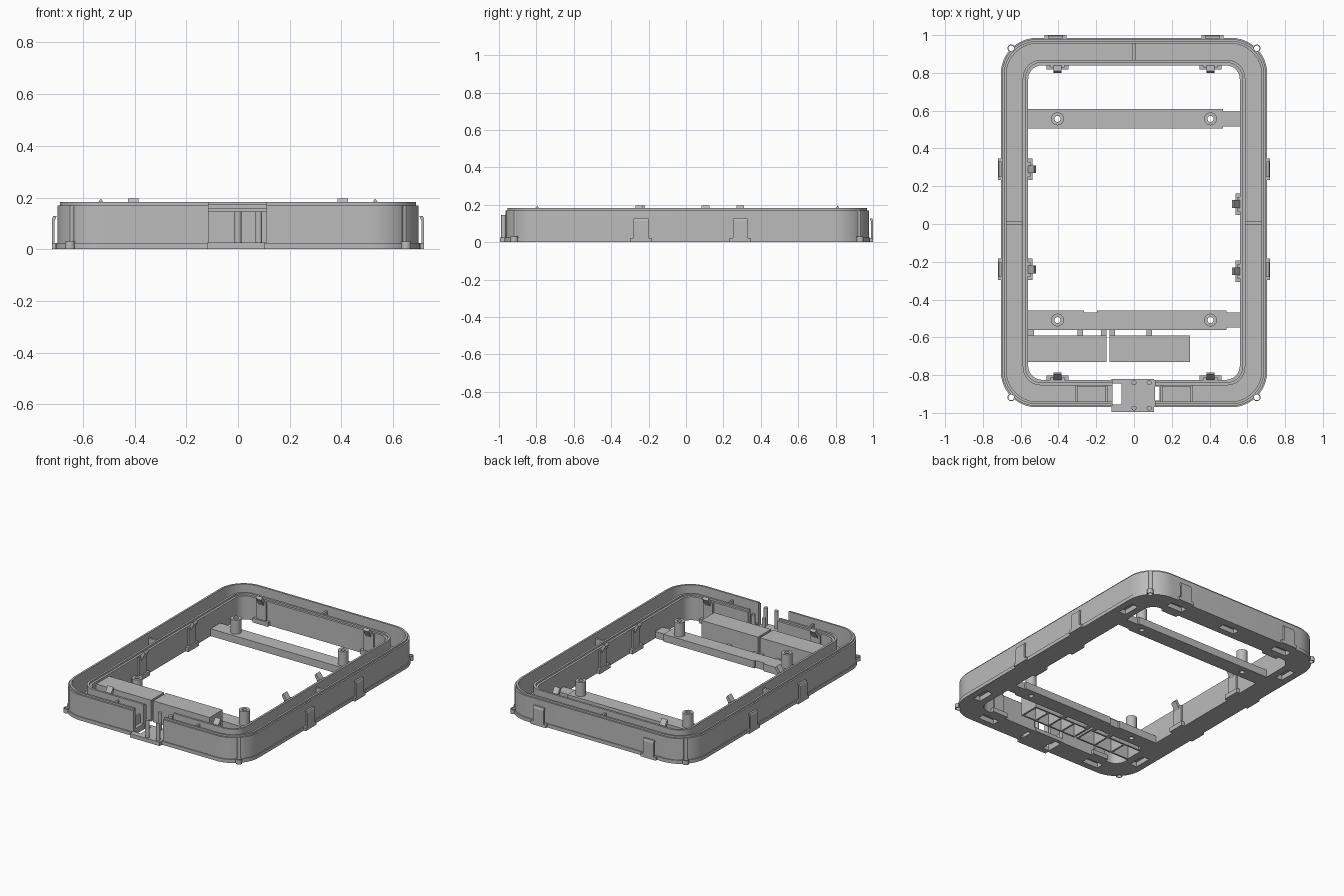
import bpy, bmesh, math
from mathutils import Matrix, Vector

if "Cube" in bpy.data.objects:
    bpy.data.objects.remove(bpy.data.objects["Cube"])

grey = bpy.data.materials.new("plastic_grey")
grey.diffuse_color = (0.5, 0.5, 0.5, 1)
grey.use_nodes = True
grey.node_tree.nodes["Principled BSDF"].inputs["Base Color"].default_value = grey.diffuse_color
YC = 0.0075  # frame centre in y


def finish(bm, name, smooth=False):
    bmesh.ops.recalc_face_normals(bm, faces=bm.faces)
    me = bpy.data.meshes.new(name)
    bm.to_mesh(me)
    bm.free()
    me.materials.append(grey)
    ob = bpy.data.objects.new(name, me)
    bpy.context.collection.objects.link(ob)
    if smooth:
        shade(ob)
    return ob


def shade(ob):
    bpy.ops.object.select_all(action='DESELECT')
    ob.select_set(True)
    bpy.context.view_layer.objects.active = ob
    bpy.ops.object.shade_smooth_by_angle(angle=math.radians(30))


def box(bm, x0, x1, y0, y1, z0, z1):
    m = Matrix.Translation(((x0 + x1) / 2, (y0 + y1) / 2, (z0 + z1) / 2))
    bmesh.ops.create_cube(bm, size=1, matrix=m @ Matrix.Diagonal((x1 - x0, y1 - y0, z1 - z0, 1)))


def cyl(bm, x, y, r, z0, z1, n=24):
    bmesh.ops.create_cone(bm, cap_ends=True, segments=n, radius1=r, radius2=r, depth=z1 - z0,
                          matrix=Matrix.Translation((x, y, (z0 + z1) / 2)))


def lathe(bm, x, y, prof, n=24):
    rings = [[bm.verts.new((x + r * math.cos(2 * math.pi * i / n), y + r * math.sin(2 * math.pi * i / n), z))
              for r, z in prof] for i in range(n)]
    bridge(bm, rings)


def bridge(bm, rings):
    k = len(rings[0])
    for i, a in enumerate(rings):
        b = rings[(i + 1) % len(rings)]
        for j in range(k):
            bm.faces.new((a[j], b[j], b[(j + 1) % k], a[(j + 1) % k]))


def tube(bm, x, y, r_out, r_in, z0, z1):
    lathe(bm, x, y, [(r_out, z0), (r_out, z1), (r_in, z1), (r_in, z0)])


def prism(bm, prof, width, x, y, ang):
    """Extrude a (distance, z) profile sideways; ang is the direction it faces."""
    rot = Matrix.Rotation(math.radians(ang), 3, 'Z')
    ends = [[bm.verts.new(rot @ Vector((u, s * width / 2, z)) + Vector((x, y, 0))) for u, z in prof]
            for s in (-1, 1)]
    k = len(prof)
    for j in range(k):
        bm.faces.new((ends[0][j], ends[0][(j + 1) % k], ends[1][(j + 1) % k], ends[1][j]))
    bm.faces.new(ends[0])
    bm.faces.new(ends[1][::-1])


def cut(ob, bm):
    cutter = finish(bm, "cutter")
    cutter.hide_render = True
    mod = ob.modifiers.new("cut", 'BOOLEAN')
    mod.object, mod.operation, mod.solver, mod.use_self = cutter, 'DIFFERENCE', 'EXACT', True
    bpy.context.view_layer.objects.active = ob
    bpy.ops.object.modifier_apply(modifier=mod.name)
    bpy.data.objects.remove(cutter)


def outline(d, n=12):
    """Rounded rectangle inset by d."""
    hx, hy, r = 0.705 - d, 0.9775 - d, 0.19 - 0.8 * d
    pts = []
    for q, (sx, sy) in enumerate(((1, 1), (-1, 1), (-1, -1), (1, -1))):
        for i in range(n + 1):
            a = math.pi / 2 * (q + i / n)
            pts.append((sx * (hx - r) + r * math.cos(a), YC + sy * (hy - r) + r * math.sin(a)))
    return pts


# Channel-shaped frame: flange, stepped outer wall, floor, stepped inner wall
FLOOR = 0.04
section = [(0, 0), (0, 0.024), (0.006, 0.024), (0.006, 0.17), (0.016, 0.17), (0.016, 0.182),
           (0.029, 0.182), (0.029, FLOOR), (0.116, FLOOR), (0.116, 0.172), (0.13, 0.172),
           (0.13, 0.16), (0.145, 0.16), (0.145, 0)]
bm = bmesh.new()
loops = [outline(d) for d, z in section]
bridge(bm, [[bm.verts.new((*loops[j][i], section[j][1])) for j in range(len(section))]
            for i in range(len(loops[0]))])
frame = finish(bm, "frame")

# Front opening, floor windows, corner grooves and underside pockets
EYES = [(sx * 0.65, y) for sx in (-1, 1) for y in (0.93, -0.918)]
bm = bmesh.new()
box(bm, -0.115, 0.11, -1.1, -0.78, 0.025, 0.4)
box(bm, -0.115, -0.065, -0.955, -0.845, -0.1, 0.1)
box(bm, 0.112, 0.135, -0.935, -0.86, -0.1, 0.1)
for x, y in EYES:
    cyl(bm, x, y, 0.015, -0.1, 0.4)
for x in (-0.42, 0, 0.42):
    box(bm, x - 0.06, x + 0.06, 0.885, 0.935, -0.1, 0.032)
for s in (-1, 1):
    box(bm, s * 0.42 - 0.06, s * 0.42 + 0.06, -0.925, -0.875, -0.1, 0.032)
    for y in (-0.7, 0.7):
        box(bm, s * 0.632 - 0.025, s * 0.632 + 0.025, y - 0.06, y + 0.06, -0.1, 0.032)
cut(frame, bm)
shade(frame)

# Eyelets on the corners
bm = bmesh.new()
for x, y in EYES:
    tube(bm, x, y, 0.02, 0.015, 0, 0.03)
finish(bm, "corner_eyelets", True)

# Cross ribs and raised blocks inside the channel
bm = bmesh.new()
for s in (-1, 1):
    box(bm, s * 0.632 - 0.045, s * 0.632 + 0.045, -0.002, 0.012, FLOOR, 0.15)
    box(bm, s * 0.305 - 0.006, s * 0.305 + 0.006, -0.945, -0.85, FLOOR, 0.15)
    box(bm, s * 0.22 - 0.08, s * 0.22 + 0.08, -0.94, -0.86, FLOOR, 0.06)
    box(bm, s * 0.145 - 0.006, s * 0.145 + 0.006, -0.945, -0.85, FLOOR, 0.1)
box(bm, -0.007, 0.007, 0.865, 0.96, FLOOR, 0.15)
finish(bm, "channel_ribs")

# Connector plate with four pegs in the front opening
bm = bmesh.new()
box(bm, -0.065, 0.105, -0.995, -0.82, 0, 0.026)
box(bm, -0.12, -0.065, -0.995, -0.957, 0, 0.026)
box(bm, -0.12, -0.065, -0.845, -0.82, 0, 0.026)
finish(bm, "connector_plate")
bm = bmesh.new()
for x in (0, 0.08):
    for y in (-0.84, -0.975):
        cyl(bm, x, y, 0.013, 0.02, 0.145, 16)
finish(bm, "connector_pegs", True)

# Cross bars with hollow screw bosses
for name, y0, y1, xe in (("back_bar", 0.505, 0.608, 0.47), ("front_bar", -0.56, -0.457, 0.49)):
    yc = (y0 + y1) / 2
    bm = bmesh.new()
    box(bm, -0.565, xe, y0, y1, 0, 0.05)
    bar = finish(bm, name)
    bm = bmesh.new()
    for s in (-1, 1):
        cyl(bm, s * 0.405, yc, 0.016, -0.1, 0.2)
    if name == "front_bar":
        box(bm, -0.265, -0.195, y1 - 0.012, y1 + 0.1, -0.1, 0.2)
    cut(bar, bm)
    bm = bmesh.new()
    box(bm, xe, 0.565, y0 + 0.012, y1 - 0.012, 0, 0.045)
    finish(bm, name + "_end")
    bm = bmesh.new()
    for s in (-1, 1):
        tube(bm, s * 0.405, yc, 0.034, 0.016, 0.05, 0.145)
    finish(bm, name + "_bosses", True)

# Two hollow boxes open underneath, with partitions
for name, x0, x1, parts in (("left_box", -0.565, -0.145, 3), ("right_box", -0.13, 0.297, 4)):
    bm = bmesh.new()
    box(bm, x0, x1, -0.73, -0.59, 0.133, 0.145)
    for y in (-0.73, -0.602):
        box(bm, x0, x1, y, y + 0.012, 0, 0.134)
    for i in range(parts + 1):
        x = x0 + (x1 - x0 - 0.012) * i / parts
        box(bm, x, x + 0.012, -0.719, -0.601, 0, 0.134)
    finish(bm, name)

# Tabs joining the boxes to the front bar
bm = bmesh.new()
for x in (-0.545, -0.285, -0.16, -0.115, 0.08):
    box(bm, x - 0.015, x + 0.015, -0.592, -0.558, 0, 0.04)
finish(bm, "box_tabs")

# Inner snap clips: foot, tongue and leaning hook
bm = bmesh.new()
spots = [(s * 0.405, 0.84, -90) for s in (-1, 1)] + [(s * 0.405, -0.825, 90) for s in (-1, 1)]
spots += [(-0.56, 0.29, 0), (-0.56, -0.24, 0), (0.56, 0.105, 180), (0.56, -0.25, 180)]
for x, y, a in spots:
    prism(bm, [(-0.003, 0), (0.022, 0), (0.022, 0.03), (-0.003, 0.03)], 0.115, x, y, a)
    prism(bm, [(-0.003, 0.02), (0.012, 0.02), (0.012, 0.155), (-0.003, 0.155)], 0.075, x, y, a)
    prism(bm, [(0.0, 0.13), (0.012, 0.13), (0.04, 0.18), (0.03, 0.196), (0.0, 0.155)], 0.042, x, y, a)
finish(bm, "inner_clips")

# Outer snap clips: foot and upright plate with a small lip
bm = bmesh.new()
spots = [(s * 0.415, 0.985, 90) for s in (-1, 1)]
spots += [(s * 0.705, y, 0 if s > 0 else 180) for s in (-1, 1) for y in (0.29, -0.24)]
for x, y, a in spots:
    prism(bm, [(-0.004, 0), (0.015, 0), (0.015, 0.022), (-0.004, 0.022)], 0.115, x, y, a)
    prism(bm, [(0.004, 0.01), (0.015, 0.01), (0.015, 0.115), (0.01, 0.128), (-0.003, 0.128), (0.004, 0.11)],
          0.08, x, y, a)
finish(bm, "outer_clips")
